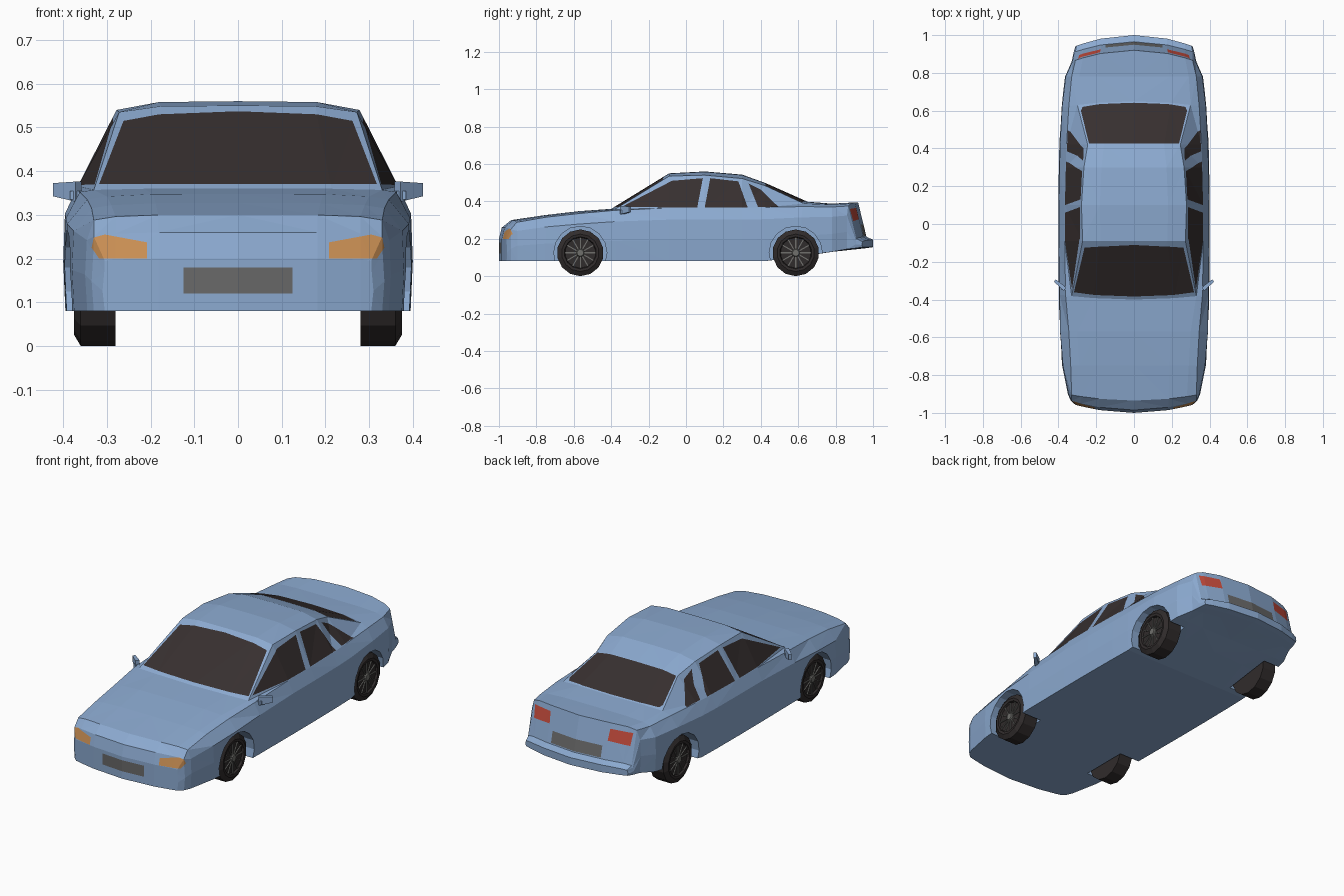
import bpy, bmesh, math
from mathutils import Matrix, Vector

if "Cube" in bpy.data.objects:
    bpy.data.objects.remove(bpy.data.objects["Cube"], do_unlink=True)


def material(name, r, g, b):
    mat = bpy.data.materials.new(name)
    mat.use_nodes = True
    mat.diffuse_color = (r, g, b, 1)
    mat.node_tree.nodes["Principled BSDF"].inputs["Base Color"].default_value = (r, g, b, 1)
    return mat


paint_blue = material("blue paint", 0.26, 0.40, 0.63)
glass = material("dark glass", 0.038, 0.029, 0.029)
amber = material("amber lamp", 0.60, 0.28, 0.09)
red = material("red lamp", 0.55, 0.07, 0.045)
plate_grey = material("plate grey", 0.14, 0.14, 0.14)
rubber = material("tyre black", 0.03, 0.025, 0.025)
metal = material("wheel metal", 0.16, 0.16, 0.15)
BODY_MATERIALS = [paint_blue, glass, amber, red, plate_grey]
GLASS, AMBER, RED, PLATE = range(1, 5)
AXLES = (-0.565, 0.587)
WHEEL_RADIUS = 0.125


def add_object(name, mesh, materials):
    obj = bpy.data.objects.new(name, mesh)
    bpy.context.collection.objects.link(obj)
    for mat in materials:
        mesh.materials.append(mat)
    return obj


def mesh_from(bm, name):
    bmesh.ops.recalc_face_normals(bm, faces=bm.faces[:])
    mesh = bpy.data.meshes.new(name)
    bm.to_mesh(mesh)
    bm.free()
    return mesh


def mirror_x(bm):
    bmesh.ops.mirror(bm, geom=bm.verts[:] + bm.edges[:] + bm.faces[:],
                     axis='X', merge_dist=0.0001)


# Body stations: y, bow in plan, floor z, half width, belt x, belt z,
# roof edge x, roof edge z, centre top z
STATIONS = [
    (-1, .04, .08, .31, .305, .195, .28, .198, .2),
    (-.985, .04, .08, .335, .33, .25, .28, .257, .26),
    (-.935, .025, .08, .35, .33, .288, .28, .296, .3),
    (-.75, 0, .08, .38, .335, .315, .29, .322, .327),
    (-.57, 0, .08, .395, .345, .335, .3, .342, .348),
    (-.4, .015, .08, .398, .362, .352, .33, .357, .36),
    (-.09, 0, .08, .4, .367, .365, .272, .535, .55),
    (.1, 0, .08, .4, .367, .365, .278, .54, .56),
    (.3, 0, .08, .398, .362, .365, .265, .522, .543),
    (.42, 0, .08, .395, .357, .368, .245, .485, .5),
    (.65, -.02, .11, .385, .345, .372, .3, .388, .398),
    (.78, 0, .13, .365, .33, .37, .29, .382, .388),
    (.92, -.05, .145, .33, .31, .375, .27, .388, .395),
    (.965, -.05, .15, .32, .31, .2, .27, .207, .21),
    (1, -.055, .155, .31, .305, .185, .27, .19, .195),
]


def half_section(bm, station):
    y, bow, floor, width, belt_x, belt_z, roof_x, roof_z, top = station
    rise = belt_z - floor
    inner = roof_x * 0.65
    outline = [(0, floor), (inner, floor), (roof_x, floor), (width - .005, floor),
               (width, floor + .4 * rise), (width - .004, floor + .78 * rise),
               (belt_x, belt_z), (roof_x, roof_z),
               (inner, top - .1 * (top - roof_z)), (0, top)]
    return [bm.verts.new((x, y + bow * (x / .3) ** 2, z)) for x, z in outline]


def build_shell():
    bm = bmesh.new()
    rings = [half_section(bm, s) for s in STATIONS]
    for a, b in zip(rings, rings[1:]):
        for i in range(len(a) - 1):
            bm.faces.new((a[i], a[i + 1], b[i + 1], b[i]))
    # nose and tail caps
    for ring in (rings[0], rings[-1]):
        for ids in ((0, 1, 8, 9), (1, 2, 7, 8), range(2, 8)):
            bm.faces.new([ring[i] for i in ids])
    bmesh.ops.triangulate(bm, faces=bm.faces[:])
    mirror_x(bm)
    return add_object("car_body", mesh_from(bm, "car_body"), BODY_MATERIALS)


def cut_wheel_arches(body):
    bm = bmesh.new()
    for side in (-1, 1):
        for y in AXLES:
            place = Matrix.Translation((side * .385, y, WHEEL_RADIUS)) @ Matrix.Rotation(math.pi / 2, 4, 'Y')
            bmesh.ops.create_cone(bm, cap_ends=True, segments=16, radius1=.142,
                                  radius2=.142, depth=.23, matrix=place)
    cutter = add_object("arch_cutter", mesh_from(bm, "arch_cutter"), [paint_blue])
    cutter.hide_render = True
    mod = body.modifiers.new("arches", 'BOOLEAN')
    mod.operation = 'DIFFERENCE'
    mod.solver = 'EXACT'
    mod.object = cutter
    bpy.context.view_layer.update()
    deps = bpy.context.evaluated_depsgraph_get()
    mesh = bpy.data.meshes.new_from_object(body.evaluated_get(deps))
    body.modifiers.clear()
    body.data = mesh
    bpy.data.objects.remove(cutter, do_unlink=True)


def cut_panel(bm, outline, axis, sign, depth, index):
    """Cut a convex outline into the faces seen along an axis and colour it."""
    u, v = [i for i in range(3) if i != axis]
    pts = [Vector(p) for p in outline]
    middle = sum(pts, Vector((0, 0))) / len(pts)
    low = [min(p[k] for p in pts) for k in (0, 1)]
    high = [max(p[k] for p in pts) for k in (0, 1)]

    def facing():
        bm.normal_update()
        found = []
        for f in bm.faces:
            if f.normal[axis] * sign < .3 or f.calc_center_median()[axis] * sign < depth:
                continue
            if all(max(w.co[c] for w in f.verts) > low[k] and
                   min(w.co[c] for w in f.verts) < high[k] for k, c in enumerate((u, v))):
                found.append(f)
        return found

    planes = []
    for p, q in zip(pts, pts[1:] + pts[:1]):
        normal = Vector((q.y - p.y, p.x - q.x)).normalized()
        if normal.dot(middle - p) > 0:
            normal.negate()
        planes.append((p, normal))
        co, no = Vector(), Vector()
        co[u], co[v], no[u], no[v] = p.x, p.y, normal.x, normal.y
        faces = facing()
        edges = list({e for f in faces for e in f.edges})
        verts = list({w for f in faces for w in f.verts})
        bmesh.ops.bisect_plane(bm, geom=verts + edges + faces, dist=.00001,
                               plane_co=co, plane_no=no)
    for f in facing():
        c = f.calc_center_median()
        if all((Vector((c[u], c[v])) - p).dot(n) < 0 for p, n in planes):
            f.material_index = index


def both_halves(half):
    return half + [(-x, w) for x, w in reversed(half) if x > 0]


def flip(outline):
    return [(-x, w) for x, w in outline]


def cut_details(body):
    bm = bmesh.new()
    bm.from_mesh(body.data)
    # windscreen and rear window
    cut_panel(bm, both_halves([(.318, .37), (.262, .515), (.18, .53), (0, .537)]), 1, -1, 0, GLASS)
    cut_panel(bm, both_halves([(.238, .425), (.281, .6), (.272, .62), (.18, .635), (0, .642)]),
              2, 1, .2, GLASS)
    # side windows
    side_windows = [
        [(-.345, .37), (-.075, .51), (.09, .524), (.06, .367)],
        [(.1, .367), (.13, .524), (.28, .507), (.33, .367)],
        [(.335, .495), (.4, .462), (.495, .37), (.385, .37)],
    ]
    head_lamp = [(.208, .2), (.318, .2), (.335, .225), (.33, .248), (.305, .255), (.208, .237)]
    tail_lamp = [(.175, .305), (.29, .295), (.296, .36), (.18, .365)]
    for side in (-1, 1):
        for window in side_windows:
            cut_panel(bm, window, 0, side, .2, GLASS)
        for lamp, end, index in ((head_lamp, -1, AMBER), (tail_lamp, 1, RED)):
            cut_panel(bm, lamp if side > 0 else flip(lamp), 1, end, .8, index)
    # number plates
    cut_panel(bm, both_halves([(.125, .12), (.125, .18)]), 1, -1, .8, PLATE)
    cut_panel(bm, both_halves([(.15, .215), (.15, .275)]), 1, 1, .8, PLATE)
    bm.to_mesh(body.data)
    bm.free()


def build_wheel_mesh():
    bm = bmesh.new()
    # tyre and dished rim, turned around the axle
    profile = [(.28, 0), (.28, .125), (.36, .125), (.375, .1), (.373, .086), (.362, .082), (.362, 0)]
    verts = [bm.verts.new((x, 0, -r)) for x, r in profile]
    edges = [bm.edges.new(pair) for pair in zip(verts, verts[1:])]
    bmesh.ops.spin(bm, geom=verts + edges, cent=(0, 0, 0), axis=(1, 0, 0),
                   angle=math.tau, steps=14, use_duplicate=False)
    bmesh.ops.remove_doubles(bm, verts=bm.verts[:], dist=.0001)
    tyre_faces = set(bm.faces)
    # spokes and hub
    count = 12
    for i in range(count):
        place = (Matrix.Rotation(math.tau * i / count, 4, 'X') @ Matrix.Translation((.364, 0, .05))
                 @ Matrix.Diagonal((.008, .006, .064, 1)))
        bmesh.ops.create_cube(bm, size=1, matrix=place)
    bmesh.ops.create_cone(bm, cap_ends=True, segments=10, radius1=.026, radius2=.018, depth=.014,
                          matrix=Matrix.Translation((.366, 0, 0)) @ Matrix.Rotation(math.pi / 2, 4, 'Y'))
    for f in bm.faces:
        f.material_index = 0 if f in tyre_faces else 1
    mesh = mesh_from(bm, "wheel")
    mesh.materials.append(rubber)
    mesh.materials.append(metal)
    return mesh


def build_mirrors():
    bm = bmesh.new()
    # housing, narrower at the outer end
    housing = bmesh.ops.create_cube(bm, size=1)["verts"]
    for w in housing:
        if w.co.x > 0:
            w.co.z = w.co.z * .65 + .1
            w.co.y *= .7
    bmesh.ops.transform(bm, verts=housing, matrix=Matrix.Translation((.392, -.322, .353))
                        @ Matrix.Rotation(math.radians(40), 4, 'Z') @ Matrix.Diagonal((.07, .022, .046, 1)))
    # stalk
    bmesh.ops.create_cube(bm, size=1, matrix=Matrix.Translation((.37, -.338, .345))
                          @ Matrix.Diagonal((.03, .022, .02, 1)))
    mirror_x(bm)
    add_object("door_mirrors", mesh_from(bm, "door_mirrors"), [paint_blue])


body = build_shell()
cut_wheel_arches(body)
cut_details(body)
build_mirrors()
wheel_mesh = build_wheel_mesh()
for end, y in zip(("front", "rear"), AXLES):
    for side, turn in (("left", 0), ("right", math.pi)):
        wheel = add_object(f"{end}_{side}_wheel", wheel_mesh, [])
        wheel.location = (0, y, WHEEL_RADIUS)
        wheel.rotation_euler.z = turn
